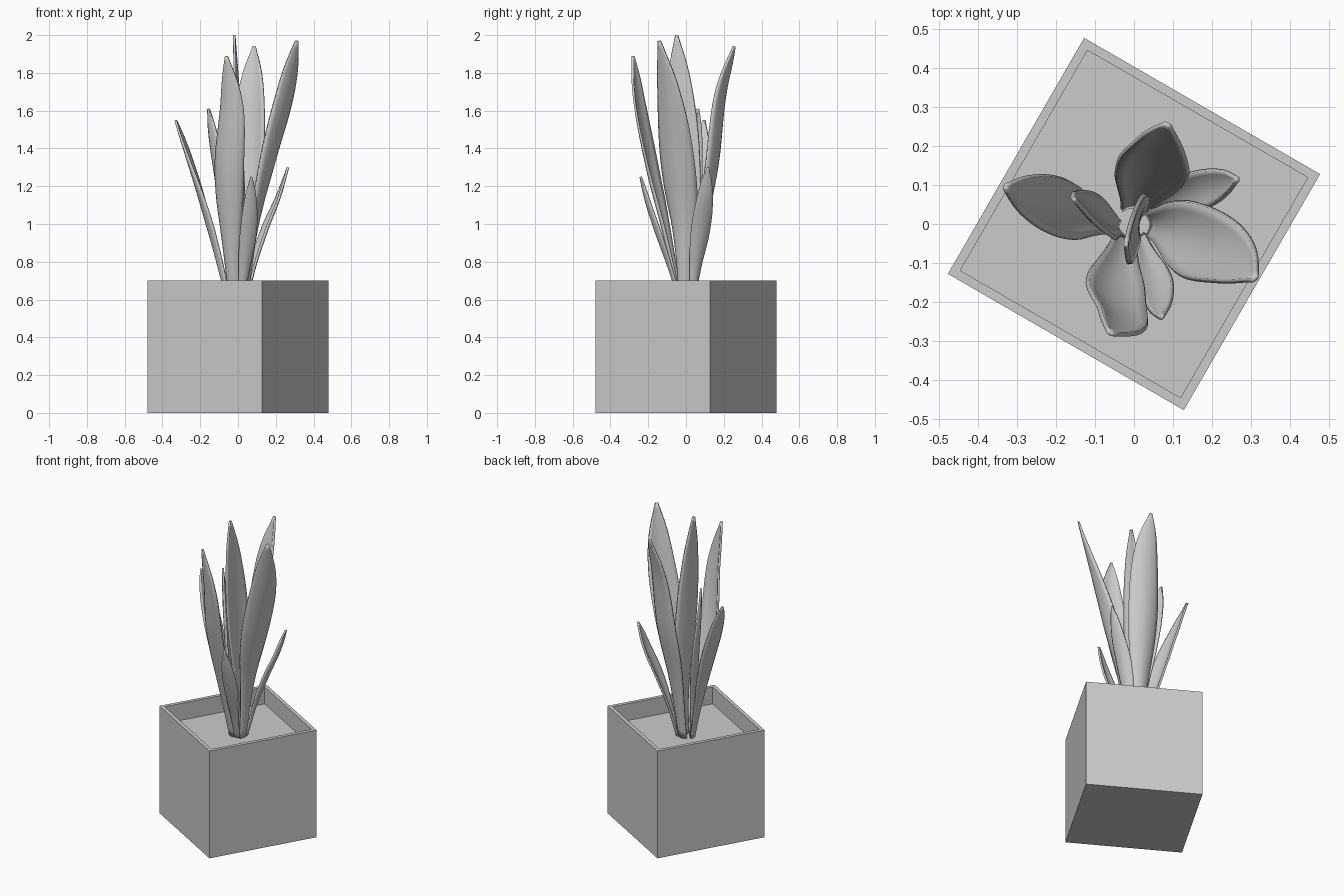
import bpy, bmesh, math
from mathutils import Vector

if "Cube" in bpy.data.objects:
    bpy.data.objects.remove(bpy.data.objects["Cube"])

SOIL = 0.59


def link(name, bm):
    mesh = bpy.data.meshes.new(name)
    bm.to_mesh(mesh)
    bm.free()
    ob = bpy.data.objects.new(name, mesh)
    bpy.context.collection.objects.link(ob)
    return ob


def curve(keys, t):
    """Catmull-Rom through evenly spaced points."""
    n = len(keys) - 1
    i = min(int(t * n), n - 1)
    f = t * n - i
    b, c = keys[i], keys[i + 1]
    a = keys[i - 1] if i else b * 2 - c
    d = keys[i + 2] if i + 2 <= n else c * 2 - b
    return (b * 2 + (c - a) * f + (a * 2 - b * 5 + c * 4 - d) * f * f
            + (b * 3 - a - c * 3 + d) * f ** 3) / 2


# relative leaf width from root to tip
WIDTHS = [0.34, 0.46, 0.66, 0.9, 1.0, 0.97, 0.82, 0.55, 0.08]


def leaf(name, spine, width, turn0, turn1, cup=0.17, rows=32, cols=8):
    """Cupped, twisting blade; turn angles give the direction across the blade."""
    pts = [Vector(p) for p in spine]
    lean = pts[-1] - pts[0]
    bm = bmesh.new()
    grid = []
    for r in range(rows + 1):
        t = r / rows
        centre = curve(pts, t)
        w = curve(WIDTHS, t) * width
        ang = math.radians(turn0 + (turn1 - turn0) * t)
        side = Vector((math.cos(ang), math.sin(ang), 0))
        out = Vector((side.y, -side.x, 0))
        if out.dot(lean) < 0:
            out = -out
        row = []
        for c in range(cols + 1):
            u = 2 * c / cols - 1
            depth = cup * (1.5 - t) * w * (0.4 - u * u)
            row.append(bm.verts.new(centre + side * (u * w / 2) + out * depth))
        grid.append(row)
    for a, b in zip(grid, grid[1:]):
        for c in range(cols):
            bm.faces.new((a[c], a[c + 1], b[c + 1], b[c])).smooth = True
    ob = link(name, bm)
    mod = ob.modifiers.new("thickness", 'SOLIDIFY')
    mod.thickness = 0.012
    mod.offset = 0
    return ob


# square planter with a recessed soil surface
bm = bmesh.new()
bmesh.ops.create_cube(bm, size=0.70)
bmesh.ops.translate(bm, verts=bm.verts, vec=(0, 0, 0.35))
bm.normal_update()
top = max(bm.faces, key=lambda f: f.calc_center_median().z)
bmesh.ops.inset_region(bm, faces=[top], thickness=0.033)
ext = bmesh.ops.extrude_face_region(bm, geom=[top])
bmesh.ops.translate(bm, verts=[v for v in ext["geom"] if isinstance(v, bmesh.types.BMVert)],
                    vec=(0, 0, SOIL - 0.70))
if top.is_valid:
    bmesh.ops.delete(bm, geom=[top], context='FACES_ONLY')
bmesh.ops.recalc_face_normals(bm, faces=bm.faces)
link("planter", bm).rotation_euler.z = math.radians(-30)

# tall leaves
leaf("leaf_centre", [(0.01, 0, SOIL), (0.015, 0.01, 0.95), (0.0, -0.01, 1.35),
                     (-0.01, -0.03, 1.68), (-0.02, -0.05, 2.0)], 0.17, 75, 85, 0.1)
leaf("leaf_right", [(0.04, 0.0, SOIL), (0.09, -0.01, 0.98), (0.17, -0.05, 1.33),
                    (0.25, -0.09, 1.66), (0.31, -0.14, 1.97)], 0.19, 95, 40)
leaf("leaf_back", [(0.0, 0.04, SOIL), (0.02, 0.09, 0.97), (0.05, 0.15, 1.32),
                   (0.07, 0.19, 1.68), (0.085, 0.255, 1.94)], 0.18, -10, -25)
leaf("leaf_front", [(-0.02, -0.03, SOIL), (-0.04, -0.11, 0.96), (-0.05, -0.19, 1.3),
                    (-0.035, -0.25, 1.62), (-0.06, -0.28, 1.89)], 0.16, -10, -30)

# medium leaves on the left
leaf("leaf_left", [(-0.05, 0.0, SOIL), (-0.12, 0.02, 0.87), (-0.19, 0.04, 1.12),
                   (-0.26, 0.065, 1.34), (-0.33, 0.095, 1.55)], 0.15, 105, 75)
leaf("leaf_left_inner", [(-0.04, -0.01, SOIL), (-0.06, 0.0, 0.88), (-0.09, 0.02, 1.15),
                         (-0.125, 0.04, 1.4), (-0.155, 0.065, 1.61)], 0.12, 100, 125)

# short outer leaves
leaf("leaf_short_right", [(0.04, 0.03, SOIL), (0.09, 0.055, 0.8), (0.15, 0.08, 0.98),
                          (0.215, 0.1, 1.14), (0.265, 0.115, 1.3)], 0.10, 115, 95)
leaf("leaf_short_front", [(0.015, -0.03, SOIL), (0.035, -0.09, 0.78), (0.055, -0.15, 0.95),
                          (0.065, -0.2, 1.1), (0.07, -0.24, 1.25)], 0.085, 5, 20)
